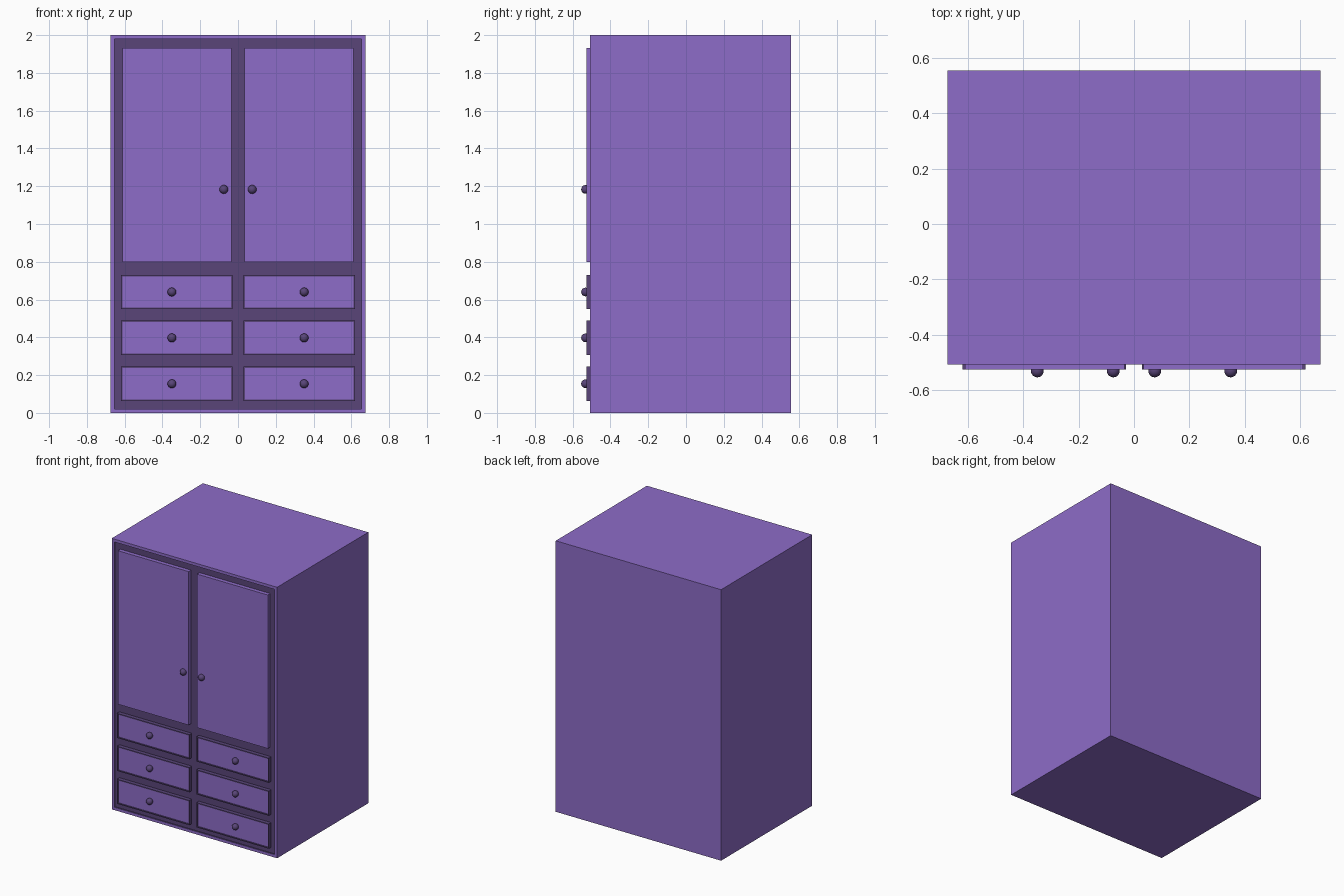
import bpy, bmesh, math
from mathutils import Vector, Matrix

if "Cube" in bpy.data.objects:
    bpy.data.objects.remove(bpy.data.objects["Cube"])


def material(name, color):
    m = bpy.data.materials.new(name)
    m.diffuse_color = (*color, 1)
    m.use_nodes = True
    m.node_tree.nodes["Principled BSDF"].inputs["Base Color"].default_value = m.diffuse_color
    return m


PURPLE = material("purple_paint", (0.27, 0.15, 0.58))
DARK = material("dark_trim", (0.10, 0.06, 0.19))


def add_object(name, bm, mats):
    bmesh.ops.recalc_face_normals(bm, faces=bm.faces)
    mesh = bpy.data.meshes.new(name)
    bm.to_mesh(mesh)
    bm.free()
    for m in mats:
        mesh.materials.append(m)
    obj = bpy.data.objects.new(name, mesh)
    bpy.context.collection.objects.link(obj)
    return obj


def box(x0, x1, y0, y1, z0, z1):
    bm = bmesh.new()
    size = Matrix.Diagonal((x1 - x0, y1 - y0, z1 - z0, 1))
    centre = Vector((x0 + x1, y0 + y1, z0 + z1)) / 2
    bmesh.ops.create_cube(bm, size=1, matrix=Matrix.Translation(centre) @ size)
    bm.normal_update()
    return bm


def sink_front(bm, border, depth):
    """Inset the front face and push it back; returns (front face, wall faces)."""
    front = min(bm.faces, key=lambda f: f.calc_center_median().y)
    rim = bmesh.ops.inset_region(bm, faces=[front], thickness=border)["faces"]
    walls = bmesh.ops.inset_region(bm, faces=[front], thickness=0.0001)["faces"]
    for v in front.verts:
        v.co.y += depth
    return front, rim, walls


def knob(name, x, z):
    bm = bmesh.new()
    bmesh.ops.create_uvsphere(bm, u_segments=24, v_segments=12, radius=0.023,
                              matrix=Matrix.Translation((x, -0.532, z)))
    for f in bm.faces:
        f.smooth = True
    add_object(name, bm, [DARK])


# Cabinet body with a shallow dark recess in the front
FRONT, FACE = -0.508, -0.527
bm = box(-0.675, 0.675, FRONT, 0.555, 0, 2)
panel, rim, walls = sink_front(bm, 0.03, 0.01)
for f in [panel] + walls:
    f.material_index = 1
add_object("cabinet_body", bm, [PURPLE, DARK])

for side, s in (("left", -1), ("right", 1)):
    # Tall door and its knob near the centre
    x0, x1 = sorted((s * 0.035, s * 0.612))
    add_object(f"{side}_door", box(x0, x1, FACE, FRONT + 0.011, 0.80, 1.933), [PURPLE])
    knob(f"{side}_door_knob", s * 0.075, 1.183)

    # Three drawers: dark rim around a slightly sunken panel
    for i, z in enumerate((0.154, 0.397, 0.640)):
        x0, x1 = sorted((s * 0.029, s * 0.620))
        bm = box(x0, x1, FACE, FRONT + 0.011, z - 0.091, z + 0.091)
        panel, rim, walls = sink_front(bm, 0.011, 0.006)
        for f in bm.faces:
            f.material_index = 0 if f is panel else 1
        add_object(f"{side}_drawer_{i + 1}", bm, [PURPLE, DARK])
        knob(f"{side}_drawer_knob_{i + 1}", s * 0.35, z)
